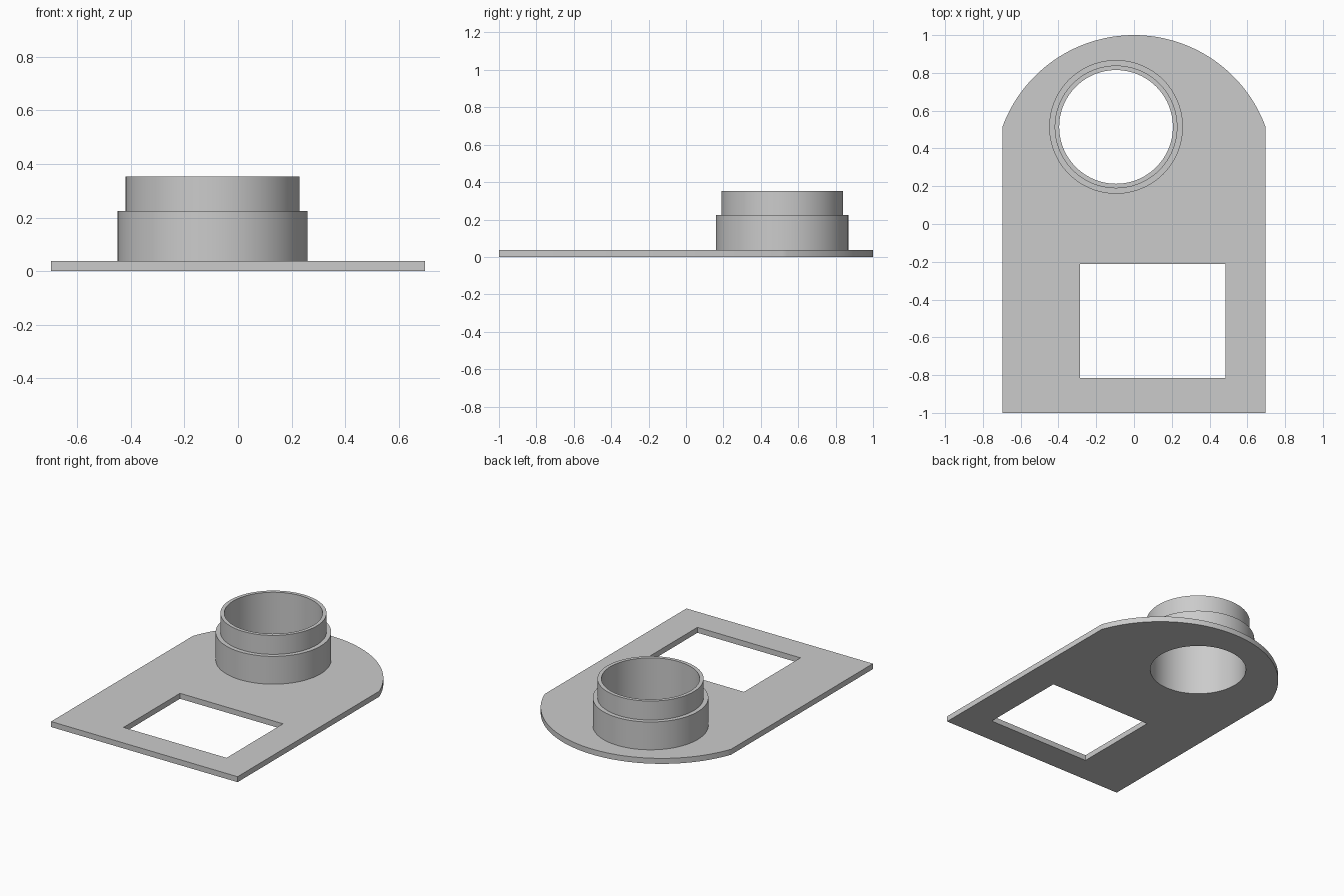
import bpy, bmesh, math

cube = bpy.data.objects.get("Cube")
if cube:
    bpy.data.objects.remove(cube, do_unlink=True)

HALF_W, SHOULDER_Y, THICK = 0.697, 0.513, 0.037
BORE_X, BORE_Y, BORE_R = -0.095, 0.514, 0.301
SEGS = 96

grey = bpy.data.materials.new("light grey")
grey.use_nodes = True
colour = (0.6, 0.6, 0.6, 1)
grey.diffuse_color = colour
grey.node_tree.nodes["Principled BSDF"].inputs["Base Color"].default_value = colour


def arc(cx, cy, r, start, end, n):
    return [(cx + r * math.cos(start + (end - start) * i / n),
             cy + r * math.sin(start + (end - start) * i / n)) for i in range(n + 1)]


def finish(bm, name):
    bmesh.ops.recalc_face_normals(bm, faces=bm.faces)
    mesh = bpy.data.meshes.new(name)
    bm.to_mesh(mesh)
    bm.free()
    mesh.materials.append(grey)
    obj = bpy.data.objects.new(name, mesh)
    bpy.context.collection.objects.link(obj)
    bpy.ops.object.select_all(action='DESELECT')
    obj.select_set(True)
    bpy.context.view_layer.objects.active = obj
    bpy.ops.object.shade_smooth_by_angle(angle=math.radians(30))
    return obj


def add_loop(bm, points):
    verts = [bm.verts.new((x, y, 0)) for x, y in points]
    for a, b in zip(verts, verts[1:] + verts[:1]):
        bm.edges.new((a, b))


# Base plate: straight sides, arched back, square window and round bore
rise = 1 - SHOULDER_Y
radius = (HALF_W ** 2 + rise ** 2) / (2 * rise)
a0 = math.asin((SHOULDER_Y - 1 + radius) / radius)
outline = [(-HALF_W, -1), (HALF_W, -1)] + arc(0, 1 - radius, radius, a0, math.pi - a0, 64)
window = [(-0.285, -0.815), (0.485, -0.815), (0.485, -0.212), (-0.285, -0.212)]
bore = arc(BORE_X, BORE_Y, BORE_R, 0, 2 * math.pi, SEGS)[:-1]

bm = bmesh.new()
for loop in (outline, window, bore):
    add_loop(bm, loop)
bmesh.ops.triangle_fill(bm, edges=bm.edges[:], use_beauty=True, normal=(0, 0, 1))
top = bmesh.ops.extrude_face_region(bm, geom=bm.faces[:])
bmesh.ops.translate(bm, vec=(0, 0, THICK),
                    verts=[g for g in top["geom"] if isinstance(g, bmesh.types.BMVert)])
finish(bm, "base_plate")

# Stepped collar: lathed wall profile (radius, height)
profile = [(BORE_R, THICK), (0.354, THICK), (0.354, 0.225),
           (0.325, 0.225), (0.325, 0.353), (BORE_R, 0.353)]
bm = bmesh.new()
rings = [[bm.verts.new((x, y, z)) for x, y in arc(0, 0, r, 0, 2 * math.pi, SEGS)[:-1]]
         for r, z in profile]
for low, high in zip(rings, rings[1:] + rings[:1]):
    for i in range(SEGS):
        j = (i + 1) % SEGS
        bm.faces.new((low[i], low[j], high[j], high[i]))
collar = finish(bm, "stepped_collar")
collar.location = (BORE_X, BORE_Y, 0)
